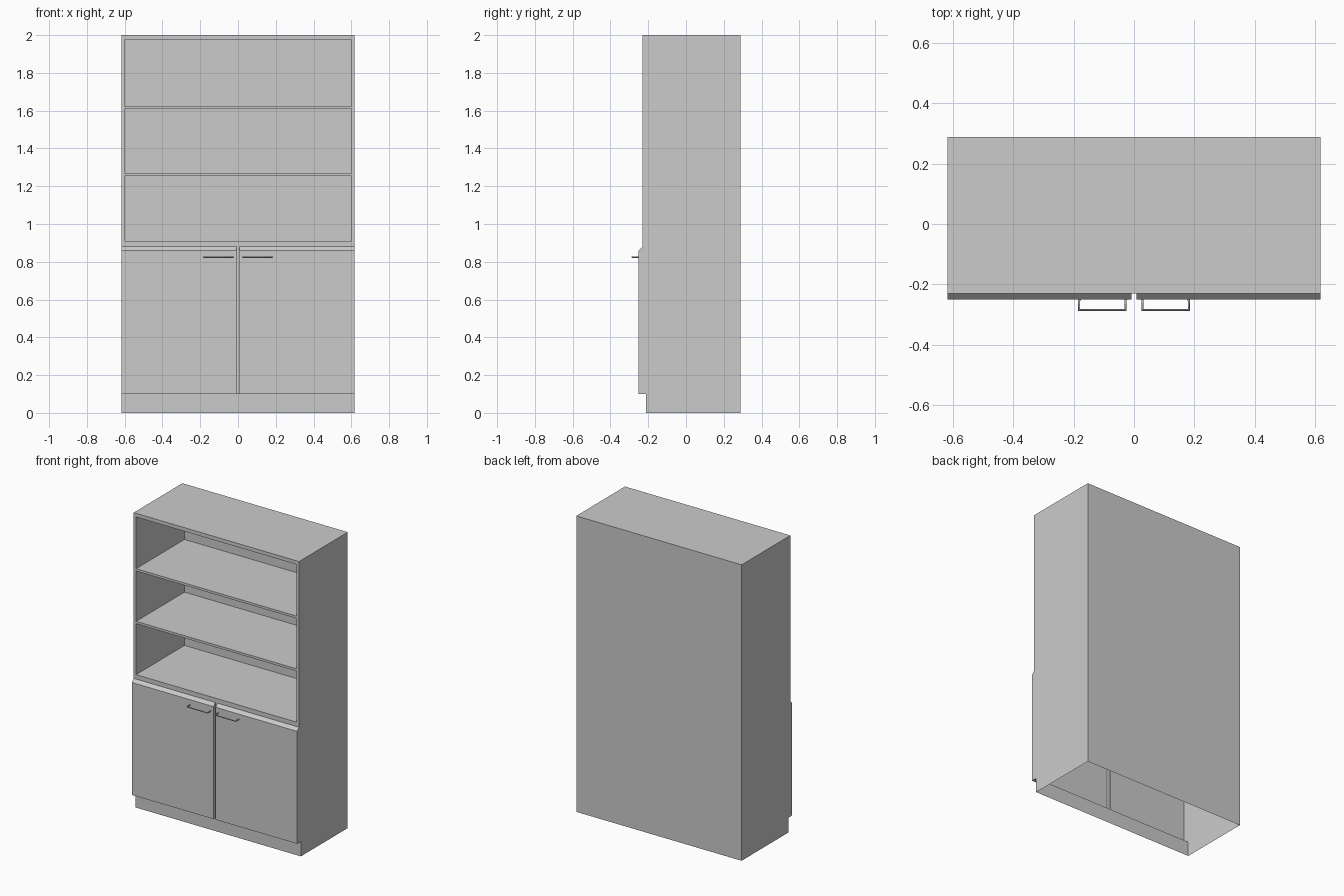
import bpy, bmesh
from mathutils import Vector

if "Cube" in bpy.data.objects:
    bpy.data.objects.remove(bpy.data.objects["Cube"])

W = 0.618                                  # half width
BACK, FRONT, DOOR, PLINTH = 0.289, -0.231, -0.251, -0.211
GAP = 0.008                                # half gap between the doors
Z_PLINTH, Z_DOOR, Z_RAIL, TOP = 0.1, 0.86, 0.88, 2.0
OX, OZ0, OZ1, OBACK = 0.6, 0.91, 1.975, 0.286   # open shelf niche


def sheet(name, faces):
    """Thin-walled object from (points, facing direction) pairs."""
    bm = bmesh.new()
    for pts, facing in faces:
        f = bm.faces.new([bm.verts.new(p) for p in pts])
        f.normal_update()
        if f.normal.dot(Vector(facing)) < 0:
            f.normal_flip()
    bmesh.ops.remove_doubles(bm, verts=bm.verts, dist=1e-5)
    mesh = bpy.data.meshes.new(name)
    bm.to_mesh(mesh)
    bm.free()
    ob = bpy.data.objects.new(name, mesh)
    bpy.context.collection.objects.link(ob)
    return ob


def span(x0, x1, a, b):
    """Quad running along x between two (y, z) points."""
    return [(x0, *a), (x1, *a), (x1, *b), (x0, *b)]


def front_quad(x0, x1, z0, z1):
    return span(x0, x1, (FRONT, z0), (FRONT, z1))


# Carcass: side profiles, back, top, plinth, door backing; open underneath
side = [(BACK, 0), (BACK, TOP), (FRONT, TOP), (FRONT, Z_RAIL), (DOOR, Z_DOOR),
        (DOOR, Z_PLINTH), (PLINTH, Z_PLINTH), (PLINTH, 0)]
faces = [([(s * W, y, z) for y, z in side], (s, 0, 0)) for s in (-1, 1)]
faces += [
    (span(-W, W, (BACK, 0), (BACK, TOP)), (0, 1, 0)),
    (span(-W, W, (BACK, TOP), (FRONT, TOP)), (0, 0, 1)),
    (span(-W, W, (PLINTH, 0), (PLINTH, Z_PLINTH)), (0, -1, 0)),
    (span(-W, W, (PLINTH, Z_PLINTH), (FRONT, Z_PLINTH)), (0, 0, -1)),
    (front_quad(-GAP, GAP, Z_PLINTH, Z_RAIL), (0, -1, 0)),
]
# Face frame around the niche
for rect in ((-W, -OX, Z_RAIL, TOP), (OX, W, Z_RAIL, TOP),
             (-OX, OX, Z_RAIL, OZ0), (-OX, OX, OZ1, TOP)):
    faces.append((front_quad(*rect), (0, -1, 0)))
sheet("carcass", faces)

# Niche lining
lining = [
    (span(-OX, OX, (FRONT, OZ0), (OBACK, OZ0)), (0, 0, 1)),
    (span(-OX, OX, (FRONT, OZ1), (OBACK, OZ1)), (0, 0, -1)),
    (span(-OX, OX, (OBACK, OZ0), (OBACK, OZ1)), (0, -1, 0)),
]
niche = [(FRONT, OZ0), (OBACK, OZ0), (OBACK, OZ1), (FRONT, OZ1)]
lining += [([(s * OX, y, z) for y, z in niche], (-s, 0, 0)) for s in (-1, 1)]
sheet("niche_lining", lining)

# Shelves
for i, z in enumerate((1.262, 1.618)):
    bpy.ops.mesh.primitive_cube_add(size=1, location=(0, (FRONT + OBACK) / 2, z))
    shelf = bpy.context.object
    shelf.name = f"shelf_{i + 1}"
    shelf.scale = (2 * OX, OBACK - FRONT, 0.016)

# Doors with a bevelled top edge, and their bar handles
profile = [(FRONT, Z_RAIL), (DOOR, Z_DOOR), (DOOR, Z_PLINTH), (FRONT, Z_PLINTH)]
facings = [(0, -1, 1), (0, -1, 0), (0, 0, -1)]
for s, label in ((-1, "left"), (1, "right")):
    door = [(span(s * GAP, s * W, a, b), n)
            for a, b, n in zip(profile, profile[1:], facings)]
    door.append(([(s * GAP, y, z) for y, z in profile], (-s, 0, 0)))
    sheet(f"{label}_door", door)

    curve = bpy.data.curves.new(f"{label}_handle", "CURVE")
    curve.dimensions = "3D"
    curve.bevel_depth = 0.004
    curve.bevel_resolution = 2
    curve.use_fill_caps = True
    path = [(0.028, DOOR), (0.028, -0.285), (0.182, -0.285), (0.182, DOOR)]
    spline = curve.splines.new("POLY")
    spline.points.add(len(path) - 1)
    for p, (x, y) in zip(spline.points, path):
        p.co = (s * x, y, 0.825, 1)
    bpy.context.collection.objects.link(bpy.data.objects.new(curve.name, curve))
